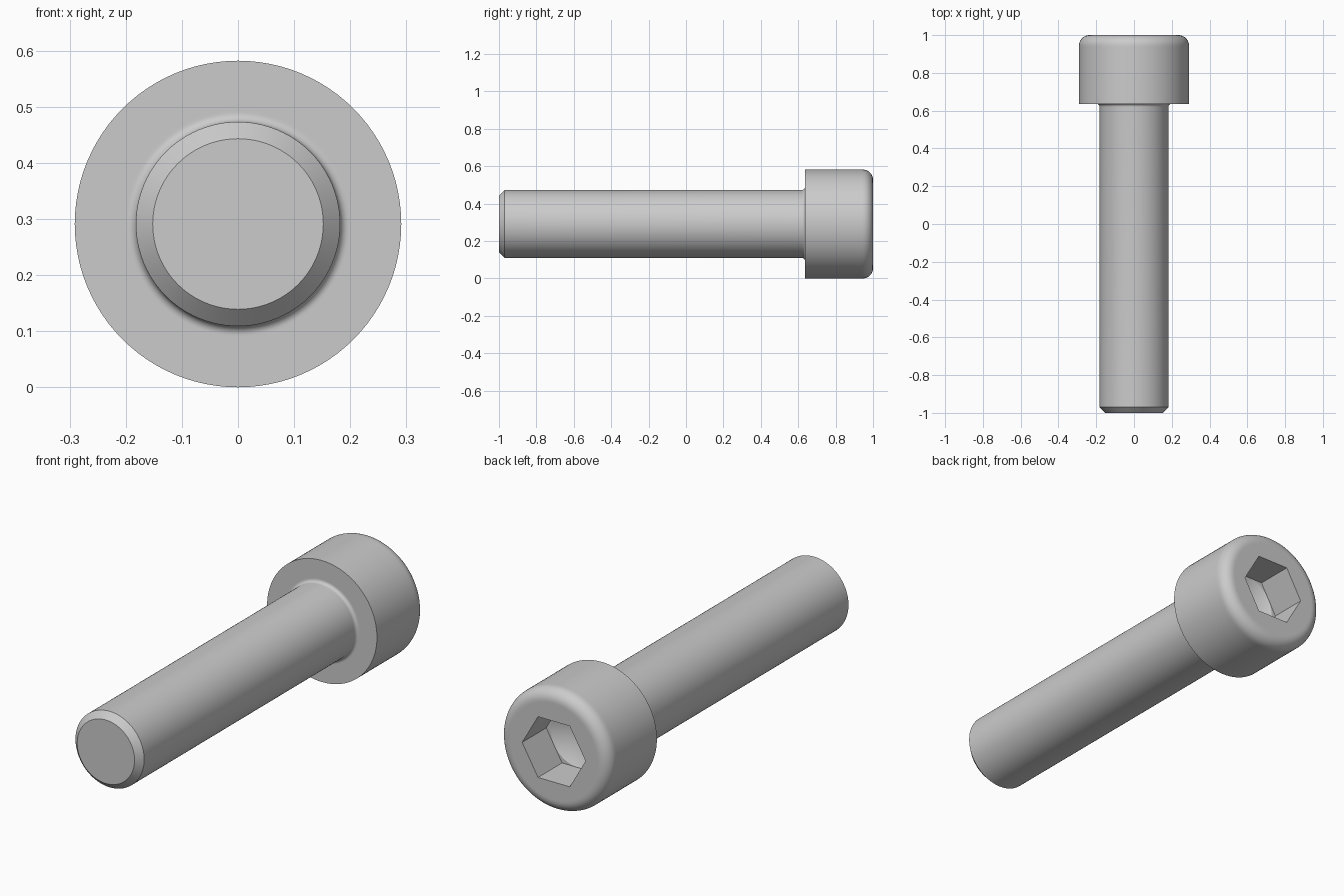
import bpy
import bmesh
from math import pi, cos, sin, radians

cube = bpy.data.objects.get("Cube")
if cube:
    bpy.data.objects.remove(cube, do_unlink=True)

SEGMENTS = 96
HEAD_R, SHAFT_R, SEAT_Y = 0.291, 0.182, 0.636
RIM, FILLET, CHAMFER = 0.055, 0.016, 0.03
FLAT = 0.1455           # half the socket's width across flats
SOCKET_Y = 0.818        # socket floor


def arc(cy, cr, radius, start, end, steps=8):
    """Profile points (y, r) along a circular arc, angles in degrees from the +r axis."""
    angles = [radians(start + (end - start) * i / steps) for i in range(steps + 1)]
    return [(cy + radius * sin(a), cr + radius * cos(a), False) for a in angles]


def hex_radius(angle):
    """Distance to a hexagon outline with corners on the x axis."""
    return FLAT / cos((angle % (pi / 3)) - pi / 6)


# Profile rings from tip to socket floor: (y, radius, is_hexagon)
rings = [(-1, SHAFT_R - CHAMFER, False), (-1 + CHAMFER, SHAFT_R, False)]
rings += arc(SEAT_Y - FILLET, SHAFT_R + FILLET, FILLET, 180, 90)
rings += [(SEAT_Y, SHAFT_R + FILLET + 0.004, False), (SEAT_Y, HEAD_R, False),
          (1 - RIM - 0.01, HEAD_R, False)]
rings += arc(1 - RIM, HEAD_R - RIM, RIM, 0, 90)
rings += [(1, HEAD_R - RIM - 0.006, False), (1, FLAT, True), (SOCKET_Y, FLAT, True),
          (SOCKET_Y, FLAT - 0.001, False)]

# Sweep the rings around the y axis
bm = bmesh.new()
loops = []
for y, r, is_hex in rings:
    loop = []
    for i in range(SEGMENTS):
        a = 2 * pi * i / SEGMENTS
        radius = hex_radius(a) if is_hex else r
        loop.append(bm.verts.new((radius * cos(a), y, HEAD_R + radius * sin(a))))
    loops.append(loop)
for low, high in zip(loops, loops[1:]):
    for i in range(SEGMENTS):
        j = (i + 1) % SEGMENTS
        bm.faces.new((low[i], low[j], high[j], high[i]))

# Flat tip and drilled cone at the socket floor
bm.faces.new(loops[0])
apex = bm.verts.new((0, SOCKET_Y - FLAT * 0.577, HEAD_R))
for i in range(SEGMENTS):
    bm.faces.new((loops[-1][i], loops[-1][(i + 1) % SEGMENTS], apex))
bmesh.ops.recalc_face_normals(bm, faces=bm.faces)

mesh = bpy.data.meshes.new("socket_head_bolt")
bm.to_mesh(mesh)
bm.free()
bolt = bpy.data.objects.new("socket_head_bolt", mesh)
bpy.context.collection.objects.link(bolt)

# Plain grey metal
grey = bpy.data.materials.new("grey_metal")
grey.use_nodes = True
colour = (0.6, 0.6, 0.6, 1)
grey.diffuse_color = colour
grey.node_tree.nodes["Principled BSDF"].inputs["Base Color"].default_value = colour
mesh.materials.append(grey)

bpy.ops.object.select_all(action="DESELECT")
bolt.select_set(True)
bpy.context.view_layer.objects.active = bolt
bpy.ops.object.shade_smooth_by_angle(angle=radians(25))
